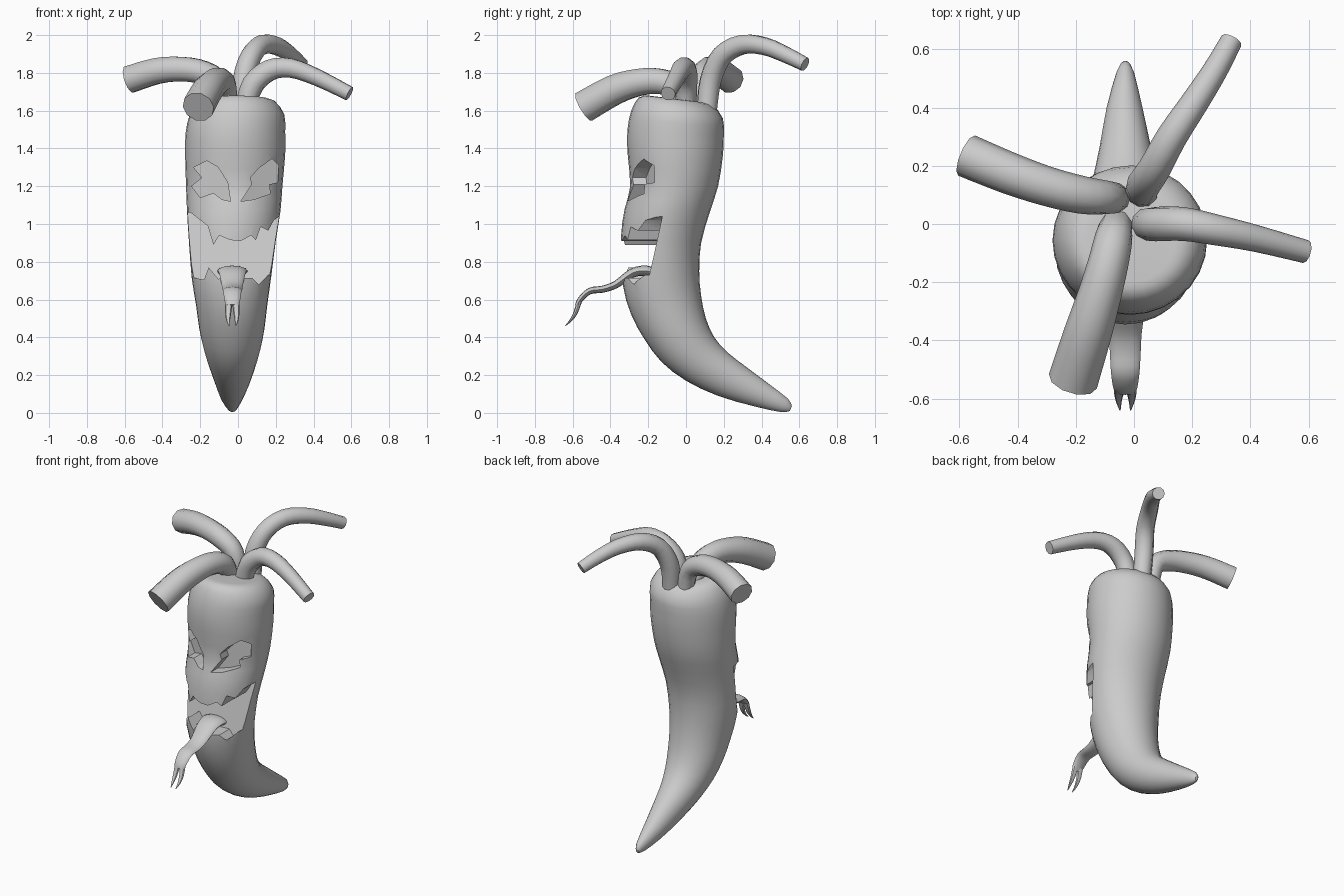
import bpy, bmesh, math
from mathutils import Vector

if "Cube" in bpy.data.objects:
    bpy.data.objects.remove(bpy.data.objects["Cube"])

mat = bpy.data.materials.new("plain_grey")
mat.diffuse_color = (0.6, 0.6, 0.6, 1)
mat.use_nodes = True
mat.node_tree.nodes["Principled BSDF"].inputs["Base Color"].default_value = mat.diffuse_color


def add_object(name, bm):
    bmesh.ops.recalc_face_normals(bm, faces=bm.faces)
    me = bpy.data.meshes.new(name)
    bm.to_mesh(me)
    bm.free()
    ob = bpy.data.objects.new(name, me)
    bpy.context.collection.objects.link(ob)
    me.materials.append(mat)
    return ob


def smooth(ob, angle):
    bpy.ops.object.select_all(action='DESELECT')
    ob.select_set(True)
    bpy.context.view_layer.objects.active = ob
    bpy.ops.object.shade_smooth_by_angle(angle=math.radians(angle))


def refine(rows, steps):
    """Catmull-Rom interpolation of rows of numbers."""
    out = []
    for i in range(len(rows) - 1):
        a, b, c, d = (rows[max(0, min(len(rows) - 1, i + k))] for k in (-1, 0, 1, 2))
        for s in range(steps):
            t = s / steps
            out.append([0.5 * (2 * q + (r - p) * t + (2 * p - 5 * q + 4 * r - u) * t * t
                               + (3 * q - p - 3 * r + u) * t ** 3)
                        for p, q, r, u in zip(a, b, c, d)])
    return out + [list(rows[-1])]


def loft(name, rings, angle=40):
    """Skin a list of (centre, half-axis, half-axis) ellipses."""
    n = rings[0][3]
    bm = bmesh.new()
    loops = [[bm.verts.new(c + u * math.cos(2 * math.pi * k / n) + v * math.sin(2 * math.pi * k / n))
              for k in range(n)] for c, u, v, _ in rings]
    for a, b in zip(loops, loops[1:]):
        for k in range(n):
            bm.faces.new((a[k], a[(k + 1) % n], b[(k + 1) % n], b[k]))
    bm.faces.new(loops[0])
    bm.faces.new(loops[-1])
    ob = add_object(name, bm)
    smooth(ob, angle)
    return ob


def tube(name, pts, sides=10, flat=1.0, steps=3):
    """Tube along (x, y, z, radius) points; flat squashes it across the bend."""
    rows = refine(pts, steps)
    ps = [Vector(r[:3]) for r in rows]
    side = (ps[-1] - ps[0]).cross(Vector((0, 0, 1))).normalized()
    rings = []
    for i, p in enumerate(ps):
        t = (ps[min(i + 1, len(ps) - 1)] - ps[max(i - 1, 0)]).normalized()
        v = t.cross(side).normalized()
        rings.append((p, v.cross(t) * rows[i][3], v * rows[i][3] * flat, sides))
    return loft(name, rings)


def cutter(name, outline, depth):
    """Prism through the front, its back following depth(x, z)."""
    bm = bmesh.new()
    front = [bm.verts.new((x, -0.7, z)) for x, z in outline]
    back = [bm.verts.new((x, depth(x, z), z)) for x, z in outline]
    n = len(outline)
    for k in range(n):
        bm.faces.new((front[k], front[(k + 1) % n], back[(k + 1) % n], back[k]))
    bm.faces.new(front)
    bm.faces.new(back)
    bmesh.ops.triangulate(bm, faces=bm.faces)
    ob = add_object(name, bm)
    ob.hide_render = True
    return ob


# body: front y, front z, back y, back z, left x, right x
body_rows = [
    (-.20, 1.68, .08, 1.645, -.16, .14), (-.25, 1.67, .14, 1.63, -.21, .195),
    (-.29, 1.6, .195, 1.56, -.255, .245), (-.31, 1.5, .2, 1.47, -.277, .25),
    (-.31, 1.38, .195, 1.36, -.28, .25), (-.295, 1.2, .17, 1.2, -.275, .235),
    (-.325, 1.08, .125, 1.06, -.27, .225), (-.345, .92, .08, .9, -.26, .2),
    (-.335, .68, .07, .75, -.245, .175), (-.29, .52, .08, .62, -.222, .155),
    (-.22, .39, .105, .5, -.205, .14), (-.13, .27, .15, .4, -.18, .118),
    (0, .17, .22, .32, -.15, .09), (.17, .09, .33, .235, -.12, .06),
    (.36, .035, .43, .16, -.095, .03), (.5, .005, .54, .075, -.06, 0),
    (.55, .01, .56, .035, -.04, -.02)]
rings = []
for fy, fz, by, bz, xl, xr in refine(body_rows, 2):
    rings.append((Vector(((xl + xr) / 2, (fy + by) / 2, (fz + bz) / 2)),
                  Vector(((xr - xl) / 2, 0, 0)),
                  Vector((0, (by - fy) / 2, (bz - fz) / 2)), 28))
body = loft("body", rings)

# face openings: eyes and jagged mouth
left_eye = [(-.235, 1.30), (-.165, 1.335), (-.105, 1.30), (-.055, 1.22), (-.04, 1.12), (-.085, 1.13),
            (-.13, 1.165), (-.2, 1.14), (-.245, 1.2), (-.19, 1.245)]
right_eye = [(.015, 1.12), (.075, 1.21), (.065, 1.245), (.11, 1.295), (.18, 1.345), (.215, 1.31),
             (.21, 1.22), (.165, 1.21), (.17, 1.16), (.085, 1.13)]
mouth = [(-.32, 1.07), (-.25, 1.06), (-.16, .99), (-.13, .89), (-.1, .94), (-.04, .915), (.015, .91),
         (.07, .94), (.095, .915), (.12, .985), (.16, .965), (.19, 1.02), (.26, 1.07),
         (.26, .74), (.16, .73), (.11, .68), (.075, .715), (-.105, .71), (-.155, .77), (-.18, .705),
         (-.23, .715), (-.32, .76)]
eye_depth = lambda x, z: -.25 + .45 * abs(x + .02)
mouth_depth = lambda x, z: -.2 + .22 * (z - .7)
for name, outline, depth in (("left_eye_cutter", left_eye, eye_depth),
                             ("right_eye_cutter", right_eye, eye_depth),
                             ("mouth_cutter", mouth, mouth_depth)):
    mod = body.modifiers.new(name, 'BOOLEAN')
    mod.operation, mod.solver = 'DIFFERENCE', 'EXACT'
    mod.object = cutter(name, outline, depth)
bpy.context.view_layer.update()
cut = bpy.data.meshes.new_from_object(body.evaluated_get(bpy.context.evaluated_depsgraph_get()))
cutters = [m.object for m in body.modifiers]
body.modifiers.clear()
body.data = cut
for c in cutters:
    bpy.data.objects.remove(c)
smooth(body, 40)

# tongue with forked tip
tube("tongue", [(-.03, -.14, .73, .075), (-.03, -.21, .752, .08), (-.03, -.285, .74, .07),
                (-.03, -.37, .68, .057), (-.03, -.44, .655, .053), (-.03, -.51, .645, .049),
                (-.03, -.56, .6, .042), (-.03, -.575, .57, .036)], 12, .35)
for s, name in ((-1, "tongue_fork_left"), (1, "tongue_fork_right")):
    tube(name, [(-.03 + s * .018, -.565, .59, .02), (-.03 + s * .022, -.585, .53, .016),
                (-.03 + s * .022, -.61, .49, .01), (-.03 + s * .018, -.64, .46, .002)], 8, .7)

# curved stems on top
tube("right_stem", [(.04, 0, 1.62, .055), (.08, 0, 1.74, .06), (.17, 0, 1.815, .058),
                    (.28, -.02, 1.825, .053), (.42, -.05, 1.775, .046), (.59, -.095, 1.69, .04)])
tube("back_stem", [(.03, .11, 1.6, .055), (.03, .13, 1.76, .058), (.07, .19, 1.89, .056),
                   (.13, .3, 1.95, .053), (.21, .42, 1.94, .048), (.28, .53, 1.895, .043),
                   (.335, .63, 1.845, .038)])
tube("left_stem", [(-.06, .09, 1.6, .05), (-.09, .09, 1.74, .058), (-.18, .1, 1.8, .065),
                   (-.3, .13, 1.82, .068), (-.43, .175, 1.81, .072), (-.575, .235, 1.765, .075)])
tube("front_stem", [(-.06, .0, 1.62, .055), (-.07, -.05, 1.72, .065), (-.09, -.14, 1.755, .07),
                    (-.12, -.25, 1.75, .075), (-.16, -.38, 1.71, .082), (-.21, -.54, 1.62, .086)])
